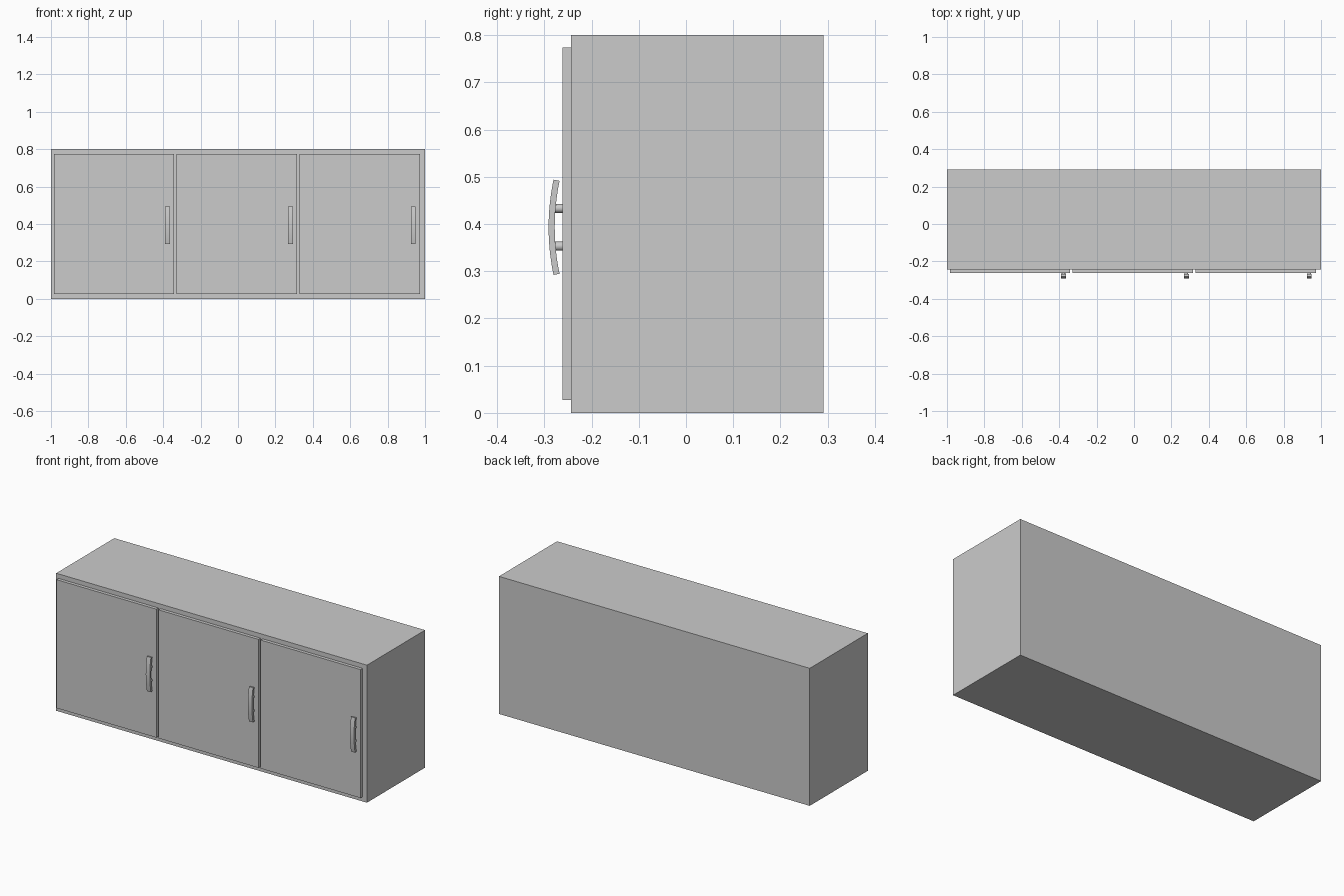
import bpy, bmesh, math
from mathutils import Matrix, Vector

cube = bpy.data.objects.get("Cube")
if cube:
    bpy.data.objects.remove(cube, do_unlink=True)

grey = bpy.data.materials.new("cabinet grey")
grey.use_nodes = True
colour = (0.6, 0.6, 0.6, 1)
grey.diffuse_color = colour
grey.node_tree.nodes["Principled BSDF"].inputs["Base Color"].default_value = colour


def finish(name, bm, smooth=False):
    """Turn a bmesh into a named object."""
    bmesh.ops.recalc_face_normals(bm, faces=bm.faces)
    mesh = bpy.data.meshes.new(name)
    bm.to_mesh(mesh)
    bm.free()
    mesh.materials.append(grey)
    obj = bpy.data.objects.new(name, mesh)
    bpy.context.collection.objects.link(obj)
    if smooth:
        bpy.ops.object.select_all(action="DESELECT")
        obj.select_set(True)
        bpy.context.view_layer.objects.active = obj
        bpy.ops.object.shade_smooth_by_angle(angle=math.radians(35))
    return obj


def box(name, low, high):
    low, high = Vector(low), Vector(high)
    bm = bmesh.new()
    bmesh.ops.create_cube(bm, size=1, matrix=Matrix.Translation((low + high) / 2)
                          @ Matrix.Diagonal((high - low).to_4d()))
    return finish(name, bm)


def handle(name, x, z):
    """Bowed flat bar standing on two round posts."""
    bm = bmesh.new()
    steps, half, sag, thick, width = 16, 0.101, 0.0105, 0.013, 0.026
    outer, inner = [], []
    for i in range(steps + 1):
        t = 2 * i / steps - 1
        y = FRONT - 0.029 + sag * t * t
        tilt = Vector((0, 1, -2 * sag * t / half)).normalized() * thick
        p = Vector((x - width / 2, y, z + half * t))
        outer.append(bm.verts.new(p))
        inner.append(bm.verts.new(p + tilt))
    strip = [bm.faces.new((outer[i], outer[i + 1], inner[i + 1], inner[i]))
             for i in range(steps)]
    side = bmesh.ops.extrude_face_region(bm, geom=strip, use_keep_orig=True)
    moved = [v for v in side["geom"] if isinstance(v, bmesh.types.BMVert)]
    bmesh.ops.translate(bm, verts=moved, vec=(width, 0, 0))
    for dz in (-0.04, 0.04):
        spot = Matrix.Translation((x, FRONT - 0.009, z + dz))
        bmesh.ops.create_cone(bm, cap_ends=True, segments=20, radius1=0.0095,
                              radius2=0.0095, depth=0.02,
                              matrix=spot @ Matrix.Rotation(math.pi / 2, 4, "X"))
    return finish(name, bm, smooth=True)


# Body
FACE, FRONT = -0.243, -0.262
box("cabinet_body", (-1, FACE, 0), (1, 0.291, 0.8))

# Three doors, each with a handle near its +x edge
for i, side in enumerate(("right", "middle", "left")):
    x = -0.985 + 0.657 * i
    box(side + "_door", (x, FRONT, 0.027), (x + 0.643, FACE, 0.774))
    handle(side + "_handle", x + 0.608, 0.393)
